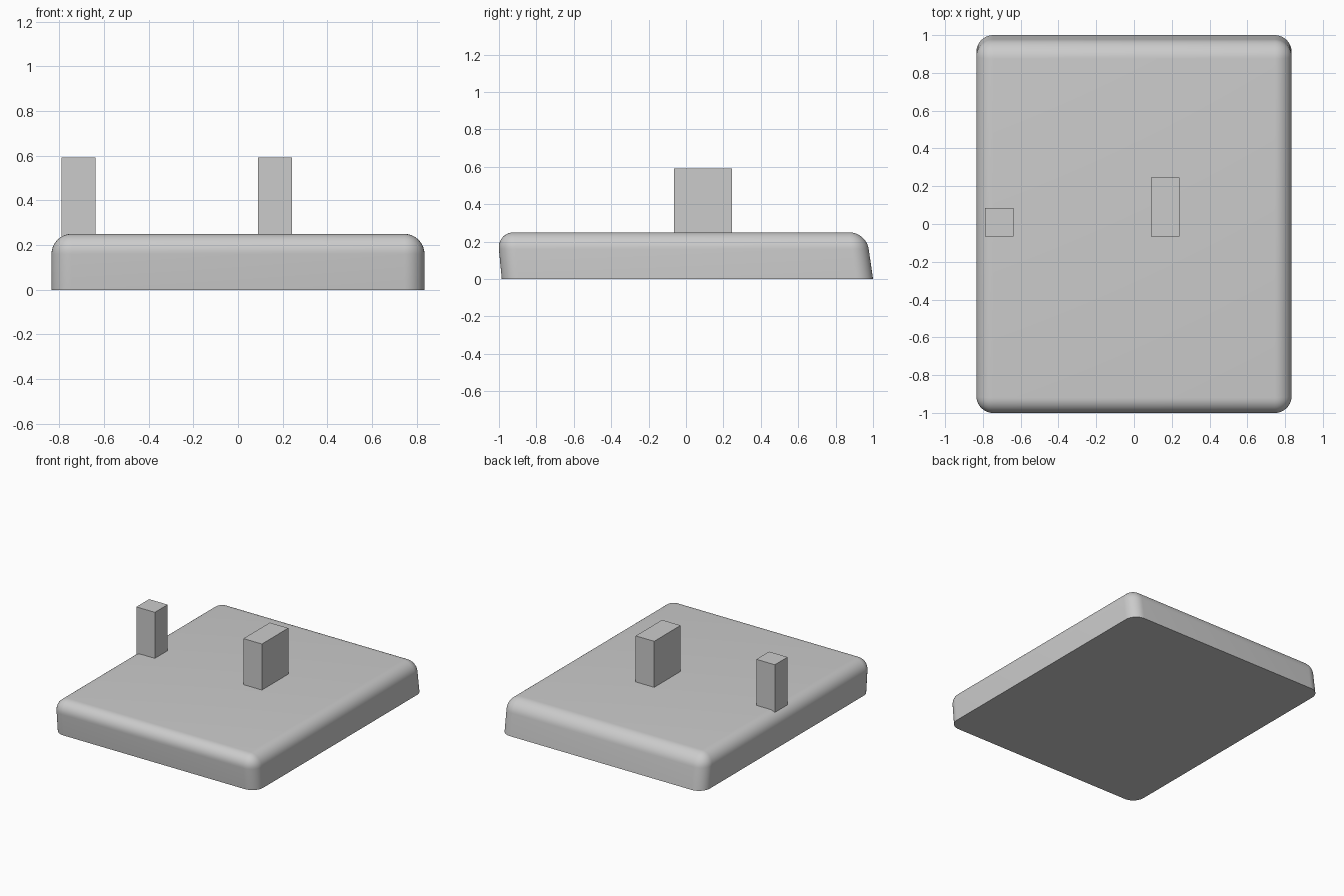
import bpy
import bmesh
from math import radians

if "Cube" in bpy.data.objects:
    bpy.data.objects.remove(bpy.data.objects["Cube"])

grey = bpy.data.materials.new("plain grey")
grey.use_nodes = True
grey.diffuse_color = (0.6, 0.6, 0.6, 1)
grey.node_tree.nodes["Principled BSDF"].inputs["Base Color"].default_value = (0.6, 0.6, 0.6, 1)


def box(name, low, high):
    """Box between two opposite corners, returned as an unlinked bmesh and its object."""
    mesh = bpy.data.meshes.new(name)
    obj = bpy.data.objects.new(name, mesh)
    bpy.context.collection.objects.link(obj)
    mesh.materials.append(grey)
    bm = bmesh.new()
    bmesh.ops.create_cube(bm, size=1)
    for v in bm.verts:
        v.co = [high[i] if v.co[i] > 0 else low[i] for i in range(3)]
    return bm, obj


def finish(bm, obj):
    bm.to_mesh(obj.data)
    bm.free()


# Slab: ends lean towards the front, all edges rounded except around the flat bottom
bm, slab = box("base_slab", (-0.835, -0.985, 0), (0.835, 1.0, 0.25))
for v in bm.verts:
    if v.co.z > 0.1:
        v.co.y -= 0.024 if v.co.y < 0 else 0.036
rounded = [e for e in bm.edges if max(v.co.z for v in e.verts) > 0.1]
bmesh.ops.bevel(bm, geom=rounded, offset=0.09, segments=10, profile=0.5,
                affect='EDGES', clamp_overlap=True)
finish(bm, slab)
bpy.ops.object.select_all(action='DESELECT')
bpy.context.view_layer.objects.active = slab
slab.select_set(True)
bpy.ops.object.shade_smooth_by_angle(angle=radians(30))

# Upright pegs, slightly sunk into the slab
for name, x, back in (("side_peg", -0.79, 0.085), ("centre_peg", 0.09, 0.245)):
    finish(*box(name, (x, -0.065, 0.2), (x + 0.152, back, 0.592)))
